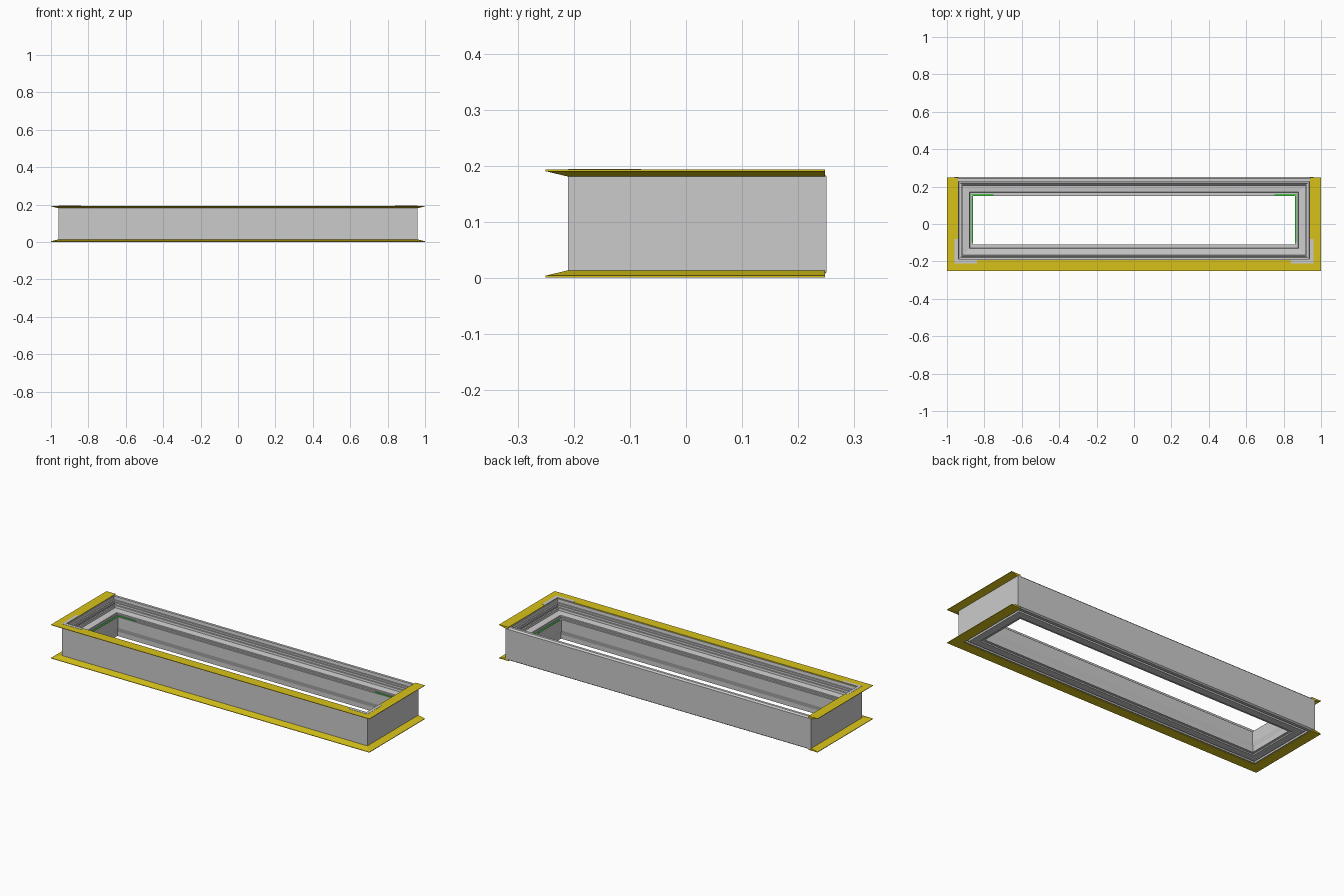
import bpy, bmesh

if "Cube" in bpy.data.objects:
    bpy.data.objects.remove(bpy.data.objects["Cube"])

# Outer wall rectangle
X, Y0, Y1 = 0.96, -0.21, 0.25


def material(name, rgb):
    m = bpy.data.materials.new(name)
    m.diffuse_color = (*rgb, 1)
    m.use_nodes = True
    m.node_tree.nodes["Principled BSDF"].inputs["Base Color"].default_value = m.diffuse_color
    return m


YELLOW = material("yellow", (0.68, 0.54, 0.01))
GREEN = material("green", (0.05, 0.6, 0.05))
LIGHT = material("light_grey", (0.72, 0.72, 0.72))


def ring_path(o):
    return [(-X + o, Y1 - o), (-X + o, Y0 + o), (X - o, Y0 + o), (X - o, Y1 - o)]


def u_path(o):
    return [(-X + o, 0.248), (-X + o, Y0 + o), (X - o, Y0 + o), (X - o, 0.248)]


def sweep(name, profile, path, closed, mat=None):
    """Sweep an (inset, height) profile round the mitred path."""
    bm = bmesh.new()
    cols = [[bm.verts.new((x, y, z)) for x, y in path(o)] for o, z in profile]
    n = len(profile)
    for i in range(n):
        a, b = cols[i], cols[(i + 1) % n]
        for k in range(4 if closed else 3):
            j = (k + 1) % 4
            bm.faces.new((a[k], a[j], b[j], b[k]))
    if not closed:
        for k in (0, 3):
            bm.faces.new([c[k] for c in cols])
    return finish(name, bm, mat)


def finish(name, bm, mat):
    bmesh.ops.recalc_face_normals(bm, faces=bm.faces)
    me = bpy.data.meshes.new(name)
    bm.to_mesh(me)
    bm.free()
    ob = bpy.data.objects.new(name, me)
    bpy.context.collection.objects.link(ob)
    if mat:
        me.materials.append(mat)
    return ob


def boxes(name, spans, mat=None):
    """Boxes given as x0, x1, y0, y1, z0, z1, mirrored to both sides."""
    bm = bmesh.new()
    for x0, x1, y0, y1, z0, z1 in spans:
        vs = bmesh.ops.create_cube(bm, size=1)["verts"]
        for v in vs:
            v.co = (x1 if v.co.x > 0 else x0, y1 if v.co.y > 0 else y0,
                    z1 if v.co.z > 0 else z0)
    ob = finish(name, bm, mat)
    ob.modifiers.new("mirror", 'MIRROR')
    return ob


# Stepped frame body
sweep("frame_body", [
    (0, 0.010), (0, 0.182), (0.008, 0.190), (0.022, 0.190), (0.024, 0.172),
    (0.032, 0.172), (0.034, 0.150), (0.042, 0.150), (0.044, 0.138),
    (0.080, 0.134), (0.082, 0.122), (0.100, 0.122), (0.100, 0.060),
    (0.094, 0.035), (0.094, 0.010), (0.080, 0.010), (0.078, 0.004),
    (0.036, 0.004), (0.034, 0.014), (0.026, 0.014), (0.024, 0.004),
    (0.008, 0.004)], ring_path, True)

# Sealing ribs round the inside of the rim and ledge
sweep("rim_seal", [(0.030, 0.160), (0.039, 0.160), (0.039, 0.164), (0.030, 0.164)],
      ring_path, True)
sweep("ledge_seal", [(0.084, 0.118), (0.090, 0.118), (0.090, 0.130), (0.084, 0.130)],
      ring_path, True)

# Tapered yellow flanges on three sides, top and bottom
flange = [(-0.04, 0.1905), (-0.04, 0.1935), (0.018, 0.1935), (0.018, 0.181), (0, 0.181)]
sweep("top_flange", flange, u_path, False, YELLOW)
sweep("bottom_flange", [(o, 0.195 - z) for o, z in flange], u_path, False, YELLOW)

# Light corner plates on the top flange
boxes("corner_plate", [(-0.96, -0.942, -0.192, -0.08, 0.191, 0.1945),
                       (-0.96, -0.84, -0.21, -0.192, 0.191, 0.1945)], LIGHT)

# Green packing strips at the inner ledge
boxes("packing_strip", [(-0.869, -0.861, -0.10, 0.15, 0.119, 0.1245),
                        (-0.869, -0.75, 0.152, 0.162, 0.119, 0.1245)], GREEN)
